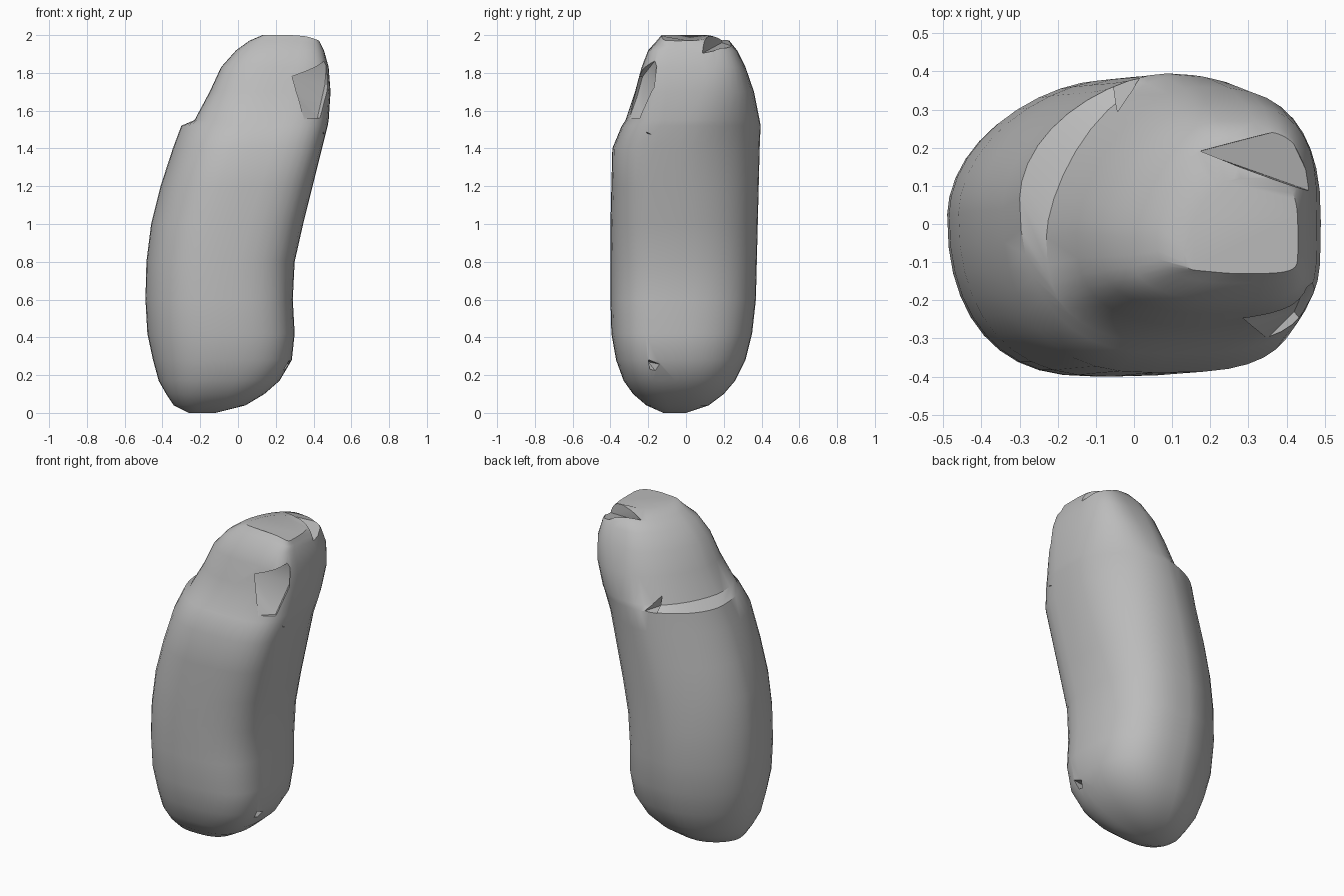
import bpy, bmesh, math

cube = bpy.data.objects.get("Cube")
if cube:
    bpy.data.objects.remove(cube, do_unlink=True)

grey = bpy.data.materials.new("plain grey")
grey.use_nodes = True
colour = (0.5, 0.5, 0.5, 1)
grey.diffuse_color = colour
grey.node_tree.nodes["Principled BSDF"].inputs["Base Color"].default_value = colour

# Cross-sections: height, left and right x, front and back y
SECTIONS = [
    (0.00, -0.26, -0.12, -0.12, 0.0),
    (0.04, -0.34, 0.04, -0.21, 0.12),
    (0.10, -0.38, 0.14, -0.28, 0.2),
    (0.17, -0.42, 0.22, -0.33, 0.26),
    (0.28, -0.45, 0.285, -0.37, 0.315),
    (0.42, -0.48, 0.3, -0.395, 0.35),
    (0.60, -0.49, 0.29, -0.4, 0.37),
    (0.80, -0.485, 0.3, -0.4, 0.375),
    (1.00, -0.46, 0.345, -0.4, 0.38),
    (1.20, -0.41, 0.395, -0.395, 0.385),
    (1.40, -0.345, 0.445, -0.39, 0.39),
    (1.52, -0.3, 0.475, -0.34, 0.395),
    (1.55, -0.23, 0.48, -0.32, 0.39),
    (1.70, -0.15, 0.49, -0.27, 0.36),
    (1.83, -0.09, 0.48, -0.235, 0.315),
    (1.92, -0.01, 0.455, -0.2, 0.27),
    (1.97, 0.06, 0.445, -0.155, 0.23),
    (2.00, 0.13, 0.43, -0.13, 0.12),
]
SIDES = 40
CAP = 1.53


def mesh_object(name, bm):
    bmesh.ops.recalc_face_normals(bm, faces=bm.faces)
    mesh = bpy.data.meshes.new(name)
    bm.to_mesh(mesh)
    bm.free()
    mesh.materials.append(grey)
    obj = bpy.data.objects.new(name, mesh)
    bpy.context.collection.objects.link(obj)
    return obj


def section_point(angle, section):
    """Rounded outline whose four corners differ in boxiness."""
    z, x0, x1, y0, y1 = section
    c, s = math.cos(angle), math.sin(angle)
    rise = min(1, max(0, (z - 0.8) / 0.6))
    top = max(0, z - 1.6)
    if s > 0:
        boxiness = 2.6 - 0.5 * rise + 6 * top if c > 0 else 1.75
    else:
        boxiness = 2.8 + 0.6 * rise + 3 * top if c > 0 else 2.45
    x = math.copysign(abs(c) ** (2 / boxiness), c)
    y = math.copysign(abs(s) ** (2 / boxiness), s)
    # The outline leans, and the crest of the cap leans the other way
    slant = 0.07 if z > CAP and c < 0 else -0.04
    lean = slant * x * (1 - y * y) * min(1, z * 3)
    # The top slopes down a little towards the blunt corner
    if z > 1.95:
        z -= 0.03 * max(0, c)
    return ((x0 + x1 + x * (x1 - x0)) / 2, (y0 + y1 + y * (y1 - y0)) / 2 + lean, z)


# Curved body, lofted from bottom to top
bm = bmesh.new()
rings = [[bm.verts.new(section_point(math.tau * i / SIDES, s)) for i in range(SIDES)]
         for s in SECTIONS]
for low, high in zip(rings, rings[1:]):
    for i in range(SIDES):
        j = (i + 1) % SIDES
        bm.faces.new((low[i], low[j], high[j], high[i]))
bm.faces.new(rings[0])
bm.faces.new(rings[-1])
body = mesh_object("curved_body", bm)

# Broken notches and dents, each cut by a small wedge
WEDGES = {
    "front_notch": [(0.26, -0.23, 1.78), (0.3, -0.26, 1.67), (0.35, -0.3, 1.56), (0.42, -0.23, 1.56),
                    (0.46, -0.14, 1.74), (0.47, -0.16, 1.87), (0.6, -0.45, 1.56), (0.6, -0.45, 1.8)],
    "side_slit": [(0.6, -0.27, 1.53), (0.6, -0.08, 1.44), (0.6, -0.26, 1.48), (0.43, -0.2, 1.48)],
    "top_dent": [(0.17, 0.19, 1.96), (0.4, 0.25, 1.94), (0.48, 0.08, 1.9),
                 (0.2, 0.2, 2.05), (0.46, 0.08, 2.05), (0.43, 0.25, 2.05)],
    "back_dent": [(-0.05, 0.42, 1.76), (-0.06, 0.42, 1.51), (0.03, 0.42, 1.52), (-0.04, 0.24, 1.53)],
    "lower_dent": [(0.18, -0.2, 0.27), (0.33, -0.2, 0.29), (0.33, -0.1, 0.25),
                   (0.33, -0.18, 0.18), (0.25, -0.16, 0.22)],
}
bpy.context.view_layer.objects.active = body
for name, points in WEDGES.items():
    bm = bmesh.new()
    for p in points:
        bm.verts.new(p)
    bmesh.ops.convex_hull(bm, input=bm.verts)
    loose = [v for v in bm.verts if not v.link_faces]
    bmesh.ops.delete(bm, geom=loose, context='VERTS')
    cutter = mesh_object(name + "_cutter", bm)
    cutter.hide_render = True
    cut = body.modifiers.new(name, 'BOOLEAN')
    cut.operation, cut.object, cut.solver = 'DIFFERENCE', cutter, 'EXACT'
    bpy.ops.object.modifier_apply(modifier=cut.name)
    bpy.data.objects.remove(cutter, do_unlink=True)

bpy.ops.object.select_all(action='DESELECT')
body.select_set(True)
bpy.ops.object.shade_smooth_by_angle(angle=math.radians(35))
